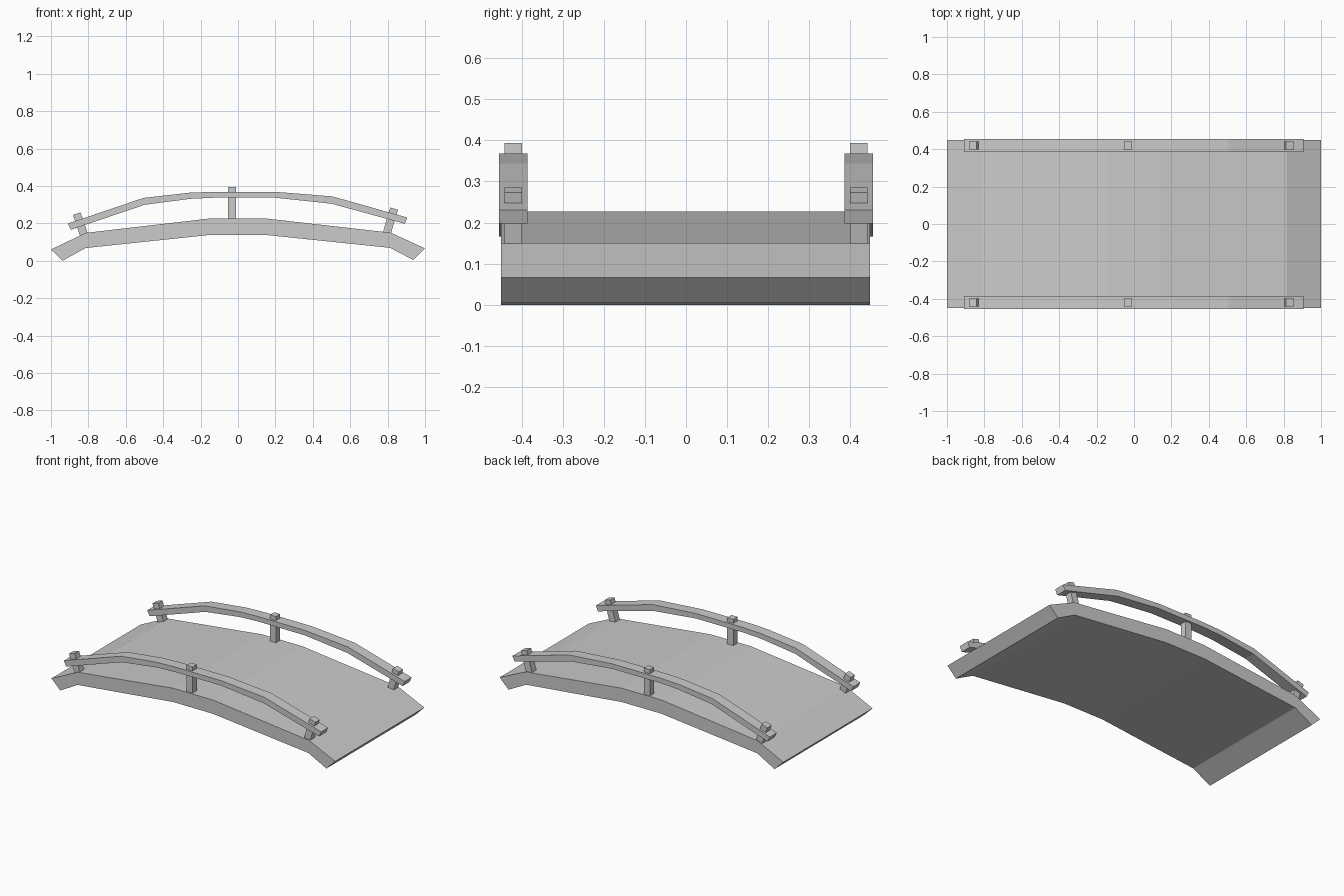
import bpy, bmesh
from mathutils import Vector

if "Cube" in bpy.data.objects:
    bpy.data.objects.remove(bpy.data.objects["Cube"])


def extrude_profile(name, profile, y0, y1):
    """Extrude a closed x/z outline along y."""
    bm = bmesh.new()
    face = bm.faces.new([bm.verts.new((x, y0, z)) for x, z in profile])
    ext = bmesh.ops.extrude_face_region(bm, geom=[face])
    moved = [g for g in ext["geom"] if isinstance(g, bmesh.types.BMVert)]
    bmesh.ops.translate(bm, vec=(0, y1 - y0, 0), verts=moved)
    bmesh.ops.recalc_face_normals(bm, faces=bm.faces)
    mesh = bpy.data.meshes.new(name)
    bm.to_mesh(mesh)
    bm.free()
    obj = bpy.data.objects.new(name, mesh)
    bpy.context.collection.objects.link(obj)
    return obj


def post(name, bottom, top, y, width=0.043):
    """Square post whose axis runs from bottom to top in the x/z plane."""
    a, b = Vector(bottom), Vector(top)
    axis = (b - a).normalized()
    side = Vector((axis.y, -axis.x)) * width / 2
    outline = [a - side, a + side, b + side, b - side]
    return extrude_profile(name, outline, y - width / 2, y + width / 2)


# Arched deck
deck_top = [(-1, 0.06), (-0.815, 0.149), (-0.142, 0.227),
            (0.14, 0.227), (0.817, 0.15), (1, 0.066)]
deck_bottom = [(0.938, 0.004), (0.813, 0.069), (0.138, 0.139),
               (-0.142, 0.139), (-0.815, 0.068), (-0.938, 0.0)]
extrude_profile("deck", deck_top + deck_bottom, -0.45, 0.448)

# Curved handrail outline
rail_top = [(-0.91, 0.199), (-0.505, 0.336), (-0.257, 0.364), (-0.13, 0.3685),
            (0.2, 0.3685), (0.505, 0.344), (0.905, 0.231)]
rail_bottom = [(0.891, 0.198), (0.5, 0.305), (0.2, 0.337), (-0.13, 0.337),
               (-0.257, 0.331), (-0.5, 0.299), (-0.893, 0.166)]

# Rail and three posts on each side
for label, y in (("front", -0.42), ("back", 0.42)):
    extrude_profile(f"{label}_handrail", rail_top + rail_bottom, y - 0.035, y + 0.035)
    post(f"{label}_left_post", (-0.824, 0.14), (-0.862, 0.252), y)
    post(f"{label}_middle_post", (-0.033, 0.21), (-0.033, 0.394), y)
    post(f"{label}_right_post", (0.796, 0.147), (0.834, 0.279), y)
